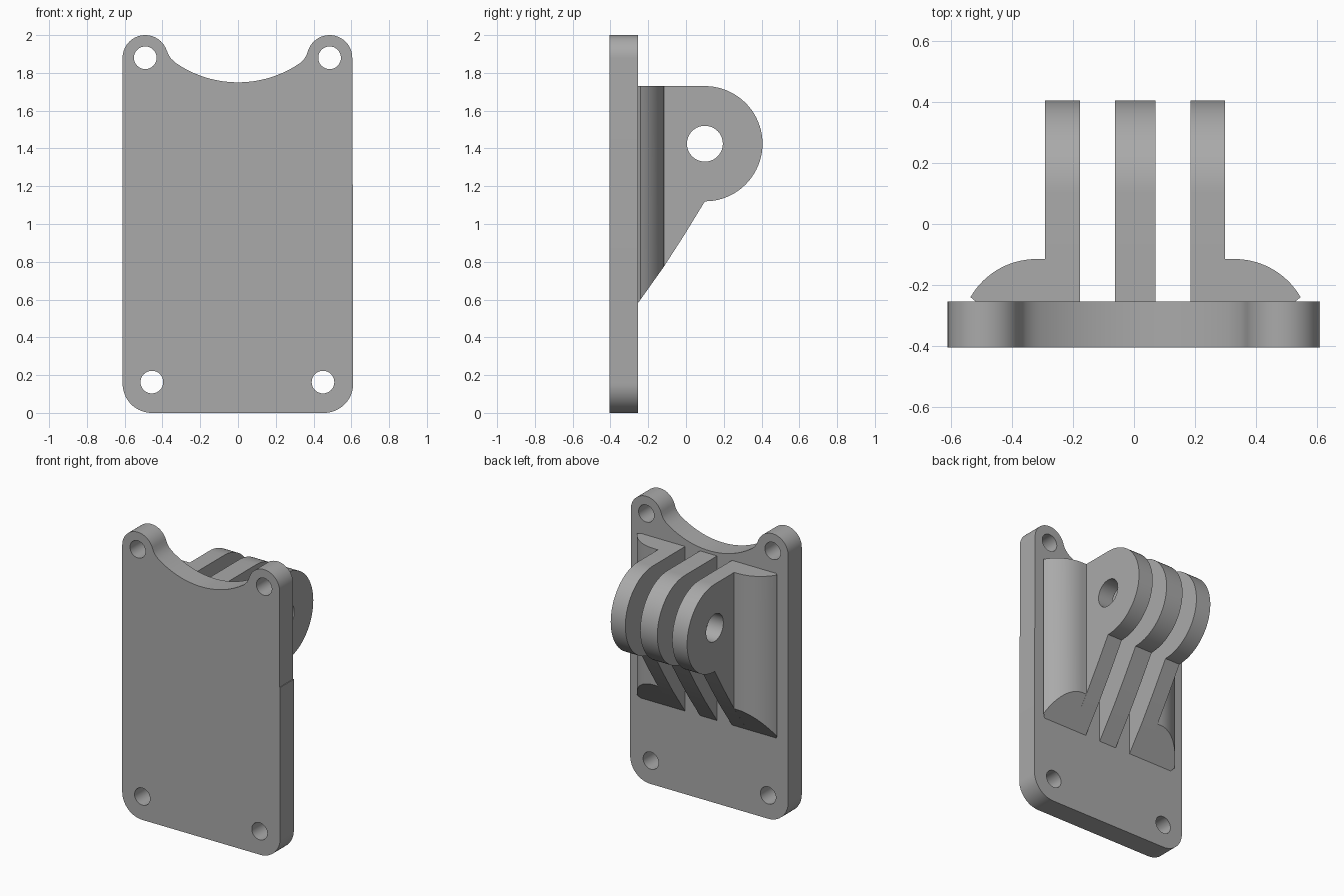
import bpy, bmesh
from math import sin, cos, pi, sqrt, radians
from mathutils import Matrix

cube = bpy.data.objects.get("Cube")
if cube:
    bpy.data.objects.remove(cube, do_unlink=True)

grey = bpy.data.materials.new("plain grey")
grey.use_nodes = True
colour = (0.4, 0.4, 0.4, 1)
grey.diffuse_color = colour
grey.node_tree.nodes["Principled BSDF"].inputs["Base Color"].default_value = colour

FRONT, BACK = -0.405, -0.255      # plate faces
TOP = 1.73                        # top of the mount
PIVOT, RADIUS = (0.1, 1.425), 0.305
MID = 0.005                       # centre line of the mount


def arc(centre, r, start, end, n=16):
    angles = [radians(start + (end - start) * i / n) for i in range(n + 1)]
    return [(centre[0] + r * cos(a), centre[1] + r * sin(a)) for a in angles]


def circle(centre, r, n=32):
    return arc(centre, r, 0, 360, n)[:-1]


def finish(name, bm):
    bmesh.ops.remove_doubles(bm, verts=bm.verts, dist=0.0001)
    bmesh.ops.recalc_face_normals(bm, faces=bm.faces)
    mesh = bpy.data.meshes.new(name)
    bm.to_mesh(mesh)
    bm.free()
    mesh.materials.append(grey)
    obj = bpy.data.objects.new(name, mesh)
    bpy.context.collection.objects.link(obj)
    bpy.ops.object.select_all(action="DESELECT")
    obj.select_set(True)
    bpy.context.view_layer.objects.active = obj
    bpy.ops.object.shade_smooth_by_angle(angle=radians(30))


def extruded(name, loops, thickness, matrix):
    """Fill an outline with holes, give it thickness and place it."""
    curve = bpy.data.curves.new(name, "CURVE")
    curve.dimensions, curve.fill_mode = "2D", "BOTH"
    curve.extrude = thickness / 2
    for loop in loops:
        spline = curve.splines.new("POLY")
        spline.points.add(len(loop) - 1)
        for point, (u, v) in zip(spline.points, loop):
            point.co = (u, v, 0, 1)
        spline.use_cyclic_u = True
    helper = bpy.data.objects.new(name + " outline", curve)
    bpy.context.collection.objects.link(helper)
    bpy.context.view_layer.update()
    mesh = bpy.data.meshes.new_from_object(
        helper.evaluated_get(bpy.context.evaluated_depsgraph_get()))
    bm = bmesh.new()
    bm.from_mesh(mesh)
    bm.transform(matrix)
    bpy.data.objects.remove(helper)
    bpy.data.curves.remove(curve)
    bpy.data.meshes.remove(mesh)
    finish(name, bm)


# Back plate: rounded lower corners, two ears and a scooped top
def scoop(x):
    return 2.33 - sqrt(0.58 ** 2 - x * x)


ear_l, ear_r = (-0.491, 1.88), (0.485, 1.88)
outline = arc(ear_l, 0.12, 180, 20, 24) + [(-0.368, 1.897), (-0.355, 1.876)]
outline += [(x, scoop(x)) for x in (-0.33 + 0.66 * i / 32 for i in range(33))]
outline += [(0.352, 1.876), (0.364, 1.897)] + arc(ear_r, 0.12, 160, 0, 24)
outline += [(0.605, 1.21), (0.61, 1.21)]
outline += arc((0.455, 0.155), 0.155, 0, -90)
outline += arc((-0.456, 0.155), 0.155, -90, -180)
holes = [circle(c, 0.06) for c in (ear_l, ear_r, (-0.456, 0.163), (0.45, 0.163))]
upright = Matrix(((1, 0, 0, 0), (0, 0, -1, (FRONT + BACK) / 2),
                  (0, 1, 0, 0), (0, 0, 0, 1)))
extruded("back_plate", [outline] + holes, BACK - FRONT, upright)

# Three pivot prongs sharing one side profile
slope = [(PIVOT[0], PIVOT[1] - RADIUS), (-0.01, 0.94), (-0.12, 0.77), (BACK, 0.58)]
profile = [(BACK, TOP)] + arc(PIVOT, RADIUS, 90, -90, 40) + slope[1:]
for name, x0, x1 in (("right_prong", -0.292, -0.177),
                     ("middle_prong", -0.062, 0.07),
                     ("left_prong", 0.185, 0.298)):
    sideways = Matrix(((0, 0, 1, (x0 + x1) / 2), (1, 0, 0, 0),
                       (0, 1, 0, 0), (0, 0, 0, 1)))
    extruded(name, [profile, circle(PIVOT, 0.095, 40)], x1 - x0, sideways)


# Curved side flares, cut below by the same slope as the prongs
def underside(y):
    for (ya, za), (yb, zb) in zip(slope, slope[1:]):
        if yb <= y <= ya:
            return za + (zb - za) * (ya - y) / (ya - yb)
    return slope[-1][1]


section = [(0.29, BACK), (0.29, -0.115)] + arc((0.325, -0.365), 0.25, 90, 26)
section = [(x, y) for x, y in section if y >= BACK] + [(0.523, BACK)]
for name, side in (("left_flare", 1), ("right_flare", -1)):
    bm = bmesh.new()
    rings = [[bm.verts.new((MID + side * x, y, z or underside(y)))
              for x, y in section] for z in (TOP, 0)]
    upper, lower = rings
    bm.faces.new(upper)
    bm.faces.new(lower)
    for i in range(len(section)):
        j = (i + 1) % len(section)
        bm.faces.new((upper[i], upper[j], lower[j], lower[i]))
    finish(name, bm)
